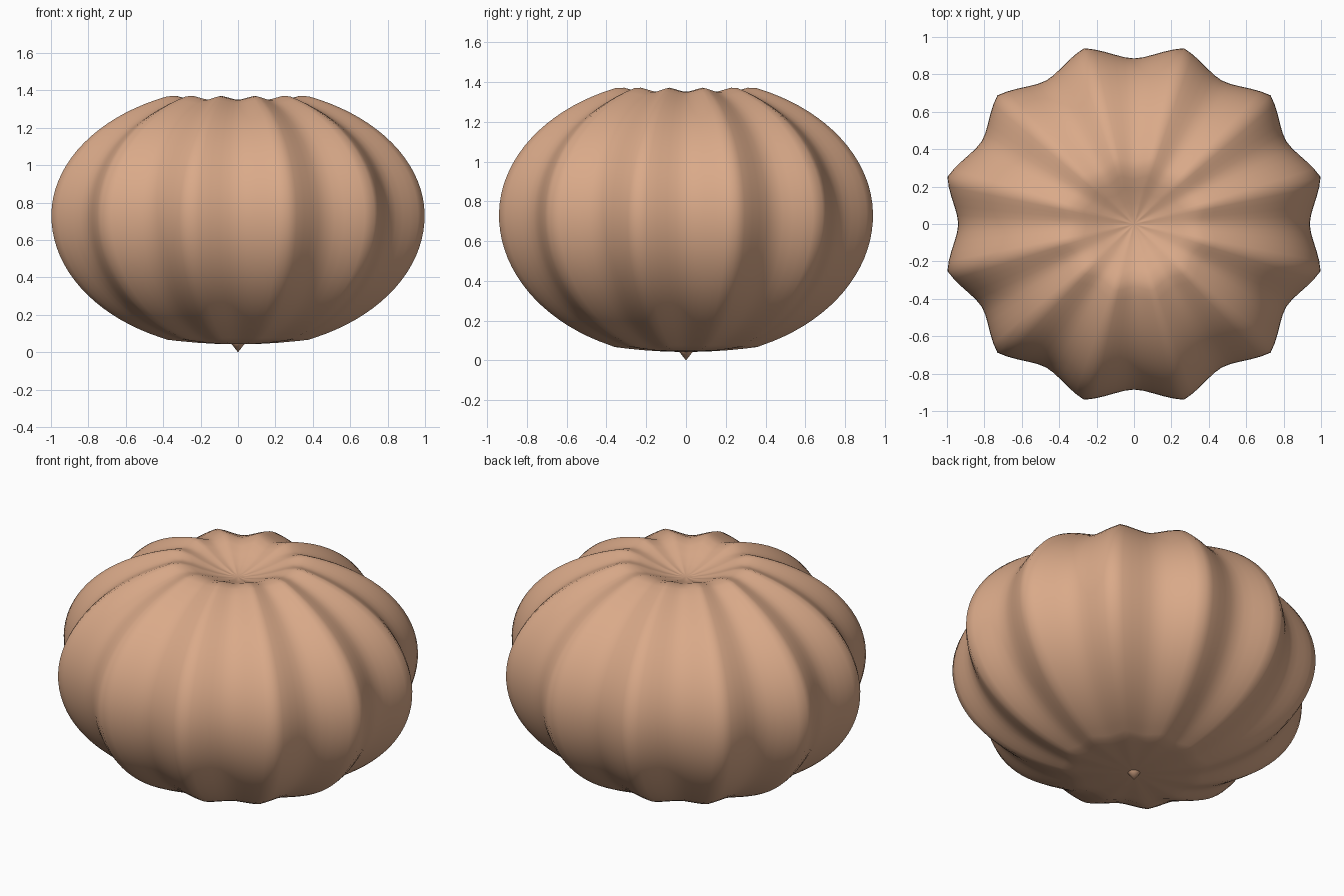
import bpy, bmesh, math

cube = bpy.data.objects.get("Cube")
if cube:
    bpy.data.objects.remove(cube)

RIBS, STEPS = 12, 10
RX, RY, MID = 1.033, 0.973, 0.73

skin = bpy.data.materials.new("tan_skin")
colour = (0.70, 0.40, 0.25, 1)
skin.use_nodes = True
skin.diffuse_color = colour
skin.node_tree.nodes["Principled BSDF"].inputs["Base Color"].default_value = colour


def rib_factor(angle):
    """0 in the groove, 1 on the ridge; ridges are narrower than grooves."""
    t = (angle / (2 * math.pi / RIBS)) % 1
    t = 1 - abs(2 * t - 1)
    return 0.6 * t ** 1.6 + 0.4 * math.sin(t * math.pi / 2) ** 2


def profile():
    """Radius and height from the underside to the sunken crown."""
    pts = [(r, 0.043 + 0.17 * r * r) for r in (0.03, 0.12, 0.22, 0.32, 0.38)]
    start, end, n = -math.acos(0.41), math.acos(0.38), 36
    for i in range(n + 1):
        a = start + (end - start) * i / n
        height = 0.69 if a > 0 else 0.715
        pts.append((math.cos(a), MID + height * math.sin(a)))
    pts += [(0.33, 1.371), (0.27, 1.355), (0.2, 1.325), (0.12, 1.295), (0.05, 1.275)]
    return pts


# Ribbed gourd body
bm = bmesh.new()
count = RIBS * STEPS
rings = []
for r, z in profile():
    ring = []
    for i in range(count):
        a = 2 * math.pi * i / count
        g = rib_factor(a)
        s = r * (0.91 + 0.09 * g)
        drop = 0.02 * (1 - g) * max(0, (z - MID) / 0.64) * min(1, r / 0.33)
        ring.append(bm.verts.new((RX * s * math.cos(a), RY * s * math.sin(a), z - drop)))
    rings.append(ring)
for low, high in zip(rings, rings[1:]):
    for i in range(count):
        j = (i + 1) % count
        bm.faces.new((low[i], low[j], high[j], high[i]))

# Close the crown and the underside
for ring, z, flip in ((rings[-1], 1.27, False), (rings[0], 0.043, True)):
    centre = bm.verts.new((0, 0, z))
    for i in range(count):
        a, b = ring[i], ring[(i + 1) % count]
        bm.faces.new((b, a, centre) if flip else (a, b, centre))
for face in bm.faces:
    face.smooth = True
mesh = bpy.data.meshes.new("ribbed_body")
bm.to_mesh(mesh)
bm.free()
mesh.materials.append(skin)
body = bpy.data.objects.new("ribbed_body", mesh)
bpy.context.collection.objects.link(body)

# Small pointed tip underneath
bpy.ops.mesh.primitive_cone_add(vertices=12, radius1=0, radius2=0.035, depth=0.045,
                                location=(0, 0, 0.0225))
tip = bpy.context.object
tip.name = "bottom_tip"
tip.data.materials.append(skin)
bpy.ops.object.shade_smooth_by_angle()
